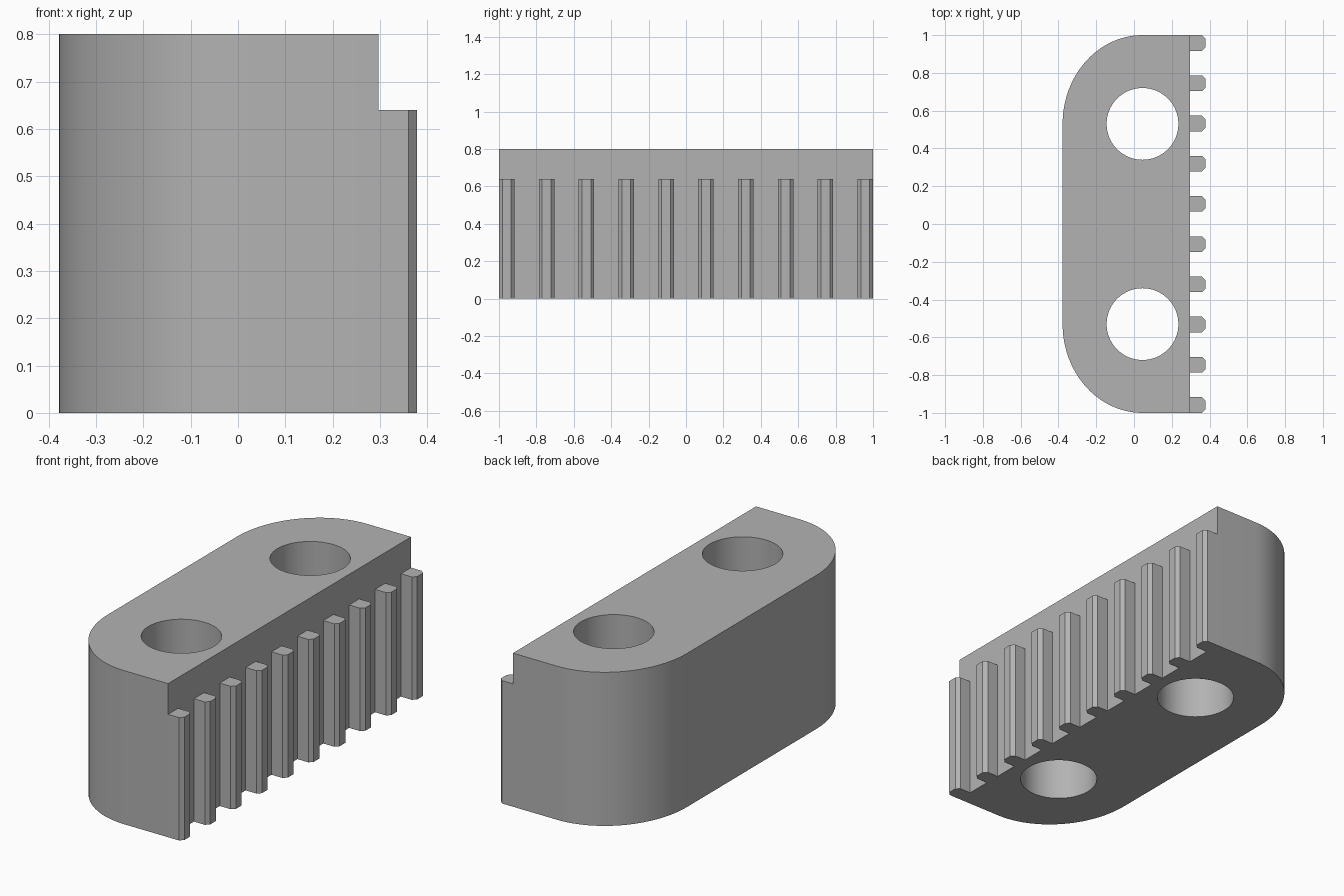
import bpy
import bmesh
import math

cube = bpy.data.objects.get("Cube")
if cube:
    bpy.data.objects.remove(cube, do_unlink=True)

grey = bpy.data.materials.new("plain grey")
grey.use_nodes = True
colour = (0.45, 0.45, 0.45, 1)
grey.diffuse_color = colour
grey.node_tree.nodes["Principled BSDF"].inputs["Base Color"].default_value = colour

FACE_X, TIP_X, BACK_X = 0.297, 0.378, -0.378
HOLE_X, HOLE_Y, HOLE_R = 0.045, 0.53, 0.19
HEIGHT, TOOTH_HEIGHT = 0.8, 0.64
TEETH, TOOTH_W, CHAMFER = 10, 0.083, 0.018


def prism(bm, outline, z0, z1):
    """Extrude a flat outline between two heights."""
    face = bm.faces.new([bm.verts.new((x, y, z0)) for x, y in outline])
    new = bmesh.ops.extrude_face_region(bm, geom=[face])["geom"]
    top = [v for v in new if isinstance(v, bmesh.types.BMVert)]
    bmesh.ops.translate(bm, verts=top, vec=(0, 0, z1 - z0))


def finish(bm, name):
    bmesh.ops.recalc_face_normals(bm, faces=bm.faces)
    mesh = bpy.data.meshes.new(name)
    bm.to_mesh(mesh)
    bm.free()
    mesh.materials.append(grey)
    obj = bpy.data.objects.new(name, mesh)
    bpy.context.collection.objects.link(obj)
    return obj


# Body: straight toothed face, two rounded corners at the back
STEPS = 24
corner = []
for i in range(STEPS + 1):
    a = math.pi / 2 * (1 + i / STEPS)
    corner.append((HOLE_X + (HOLE_X - BACK_X) * math.cos(a),
                   HOLE_Y + (1 - HOLE_Y) * math.sin(a)))
half = [(FACE_X, 1)] + corner
outline = half + [(x, -y) for x, y in reversed(half)]
bm = bmesh.new()
prism(bm, outline, 0, HEIGHT)
body = finish(bm, "body")

# Two round through holes
bm = bmesh.new()
for side in (-1, 1):
    ring = [(HOLE_X + HOLE_R * math.cos(math.tau * i / 64),
             side * HOLE_Y + HOLE_R * math.sin(math.tau * i / 64)) for i in range(64)]
    prism(bm, ring, -0.1, HEIGHT + 0.1)
cutter = finish(bm, "hole_cutter")
cutter.hide_render = True

cut = body.modifiers.new("holes", "BOOLEAN")
cut.operation = "DIFFERENCE"
cut.solver = "EXACT"
cut.object = cutter
bpy.context.view_layer.objects.active = body
bpy.ops.object.select_all(action="DESELECT")
body.select_set(True)
bpy.ops.object.modifier_apply(modifier=cut.name)
bpy.data.objects.remove(cutter, do_unlink=True)
bpy.ops.object.shade_smooth_by_angle(angle=math.radians(30))

# Row of chamfered teeth
bm = bmesh.new()
h = TOOTH_W / 2
for i in range(TEETH):
    y = (1 - h) * (2 * i / (TEETH - 1) - 1)
    prism(bm, [(FACE_X, y - h), (TIP_X - CHAMFER, y - h), (TIP_X, y - h + CHAMFER),
               (TIP_X, y + h - CHAMFER), (TIP_X - CHAMFER, y + h), (FACE_X, y + h)],
          0, TOOTH_HEIGHT)
finish(bm, "teeth")
